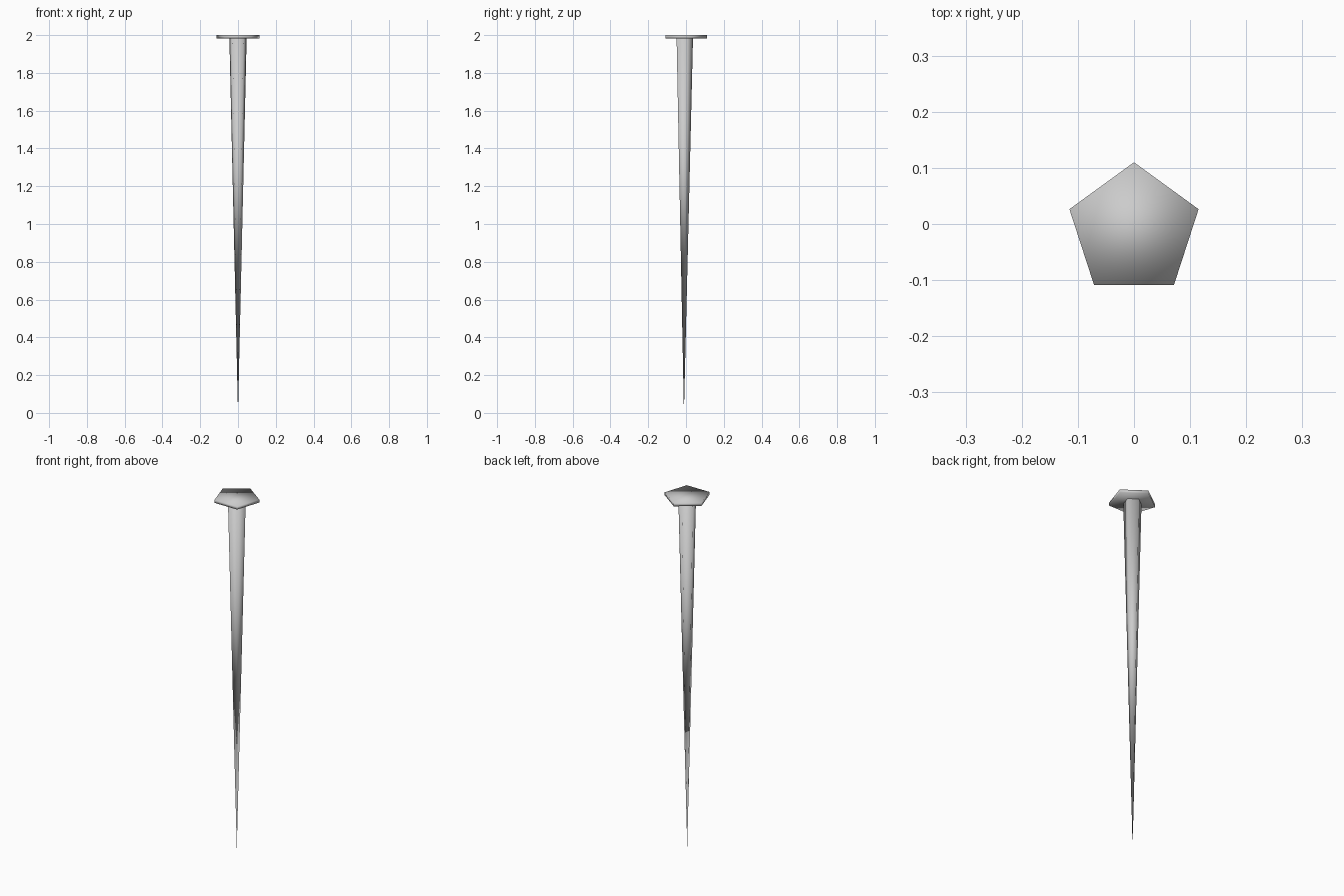
import bpy, math

if "Cube" in bpy.data.objects:
    bpy.data.objects.remove(bpy.data.objects["Cube"])

CY = -0.011  # pentagon centre, so the bounds are centred on y = 0
HEAD_Z = 1.983


def five_sided(name, r_low, r_high, z_low, z_high):
    """Five-sided smooth-shaded cone or prism with one corner towards +y."""
    bpy.ops.mesh.primitive_cone_add(
        vertices=5, radius1=r_low, radius2=r_high, depth=z_high - z_low,
        location=(0, CY, (z_low + z_high) / 2))
    ob = bpy.context.object
    ob.name = name
    # turn so that the corner lies exactly on +y
    v = max(ob.data.vertices, key=lambda p: p.co.x ** 2 + p.co.y ** 2).co
    ob.rotation_euler.z = math.pi / 2 - math.atan2(v.y, v.x)
    bpy.ops.object.transform_apply(location=False, rotation=True, scale=True)
    bpy.ops.object.shade_smooth()
    return ob


# tapered shank ending in a point
five_sided("nail_shank", 0.0, 0.048, 0.0, HEAD_Z)

# thin flat head
five_sided("nail_head", 0.121, 0.121, HEAD_Z, 2.0)
